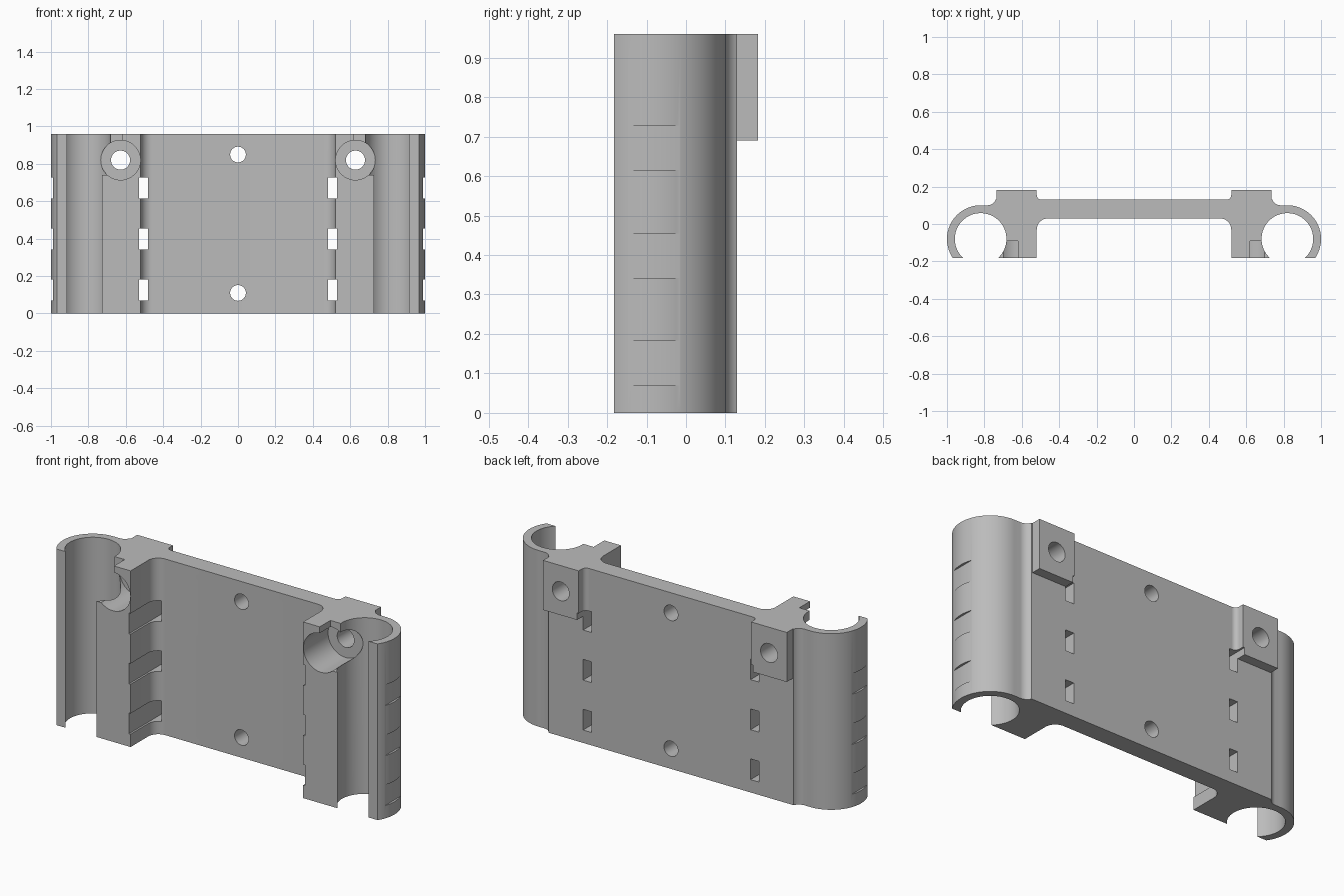
import bpy
import bmesh
from math import sin, cos, radians
from mathutils import Matrix

old = bpy.data.objects.get("Cube")
if old:
    bpy.data.objects.remove(old)

HEIGHT = 0.96
FRONT, BACK = -0.182, 0.182
TUBE_X, TUBE_Y = 0.82, -0.08

grey = bpy.data.materials.new("plain grey")
grey.use_nodes = True
colour = (0.5, 0.5, 0.5, 1)
grey.diffuse_color = colour
grey.node_tree.nodes["Principled BSDF"].inputs["Base Color"].default_value = colour


def arc(cx, cy, r, start, end, steps):
    angles = [radians(start + (end - start) * i / steps) for i in range(steps + 1)]
    return [(cx + r * cos(a), cy + r * sin(a)) for a in angles]


def add_object(name, bm):
    bmesh.ops.recalc_face_normals(bm, faces=bm.faces)
    mesh = bpy.data.meshes.new(name)
    bm.to_mesh(mesh)
    bm.free()
    mesh.materials.append(grey)
    ob = bpy.data.objects.new(name, mesh)
    bpy.context.collection.objects.link(ob)
    return ob


def prism(name, points, z0, z1):
    bm = bmesh.new()
    face = bm.faces.new([bm.verts.new((x, y, z0)) for x, y in points])
    top = bmesh.ops.extrude_face_region(bm, geom=[face])
    verts = [v for v in top["geom"] if isinstance(v, bmesh.types.BMVert)]
    bmesh.ops.translate(bm, verts=verts, vec=(0, 0, z1 - z0))
    return add_object(name, bm)


def box(name, x0, x1, y0, y1, z0, z1):
    return prism(name, [(x0, y0), (x1, y0), (x1, y1), (x0, y1)], z0, z1)


def bore(name, x, z, r, y0, y1):
    bm = bmesh.new()
    place = Matrix.Translation((x, (y0 + y1) / 2, z)) @ Matrix.Rotation(radians(90), 4, 'X')
    bmesh.ops.create_cone(bm, cap_ends=True, segments=48, radius1=r, radius2=r,
                          depth=y1 - y0, matrix=place)
    return add_object(name, bm)


def combine(target, tool, operation):
    mod = target.modifiers.new(tool.name, 'BOOLEAN')
    mod.object, mod.operation, mod.solver = tool, operation, 'EXACT'
    bpy.context.view_layer.objects.active = target
    bpy.ops.object.modifier_apply(modifier=mod.name)
    bpy.data.objects.remove(tool)


# Bracket cross-section: back corner, tube clip, column, plate fillet
half = arc(0.785, 0.15, 0.05, 204, 270, 10)
half += arc(TUBE_X, TUBE_Y, 0.18, 90, -34.5, 40)
half += arc(TUBE_X, TUBE_Y, 0.138, -47.6, 227.6, 64)
half += [(0.52, FRONT)]
half += arc(0.46, -0.03, 0.06, 0, 90, 10)
bracket = prism("bracket", half + [(-x, y) for x, y in reversed(half)], 0, HEIGHT)

for side in (1, -1):
    # Raised screw boss on the back
    boss = [(0.735, 0.11), (0.735, BACK), (0.52, BACK)]
    boss += arc(0.495, 0.155, 0.025, 0, -90, 8) + [(0.495, 0.11)]
    combine(bracket, prism("screw_boss", [(side * x, y) for x, y in boss], 0.69, HEIGHT), 'UNION')

    # Screw holes with wide counterbores and an open corner beside the tube
    combine(bracket, bore("counterbore", side * 0.628, 0.82, 0.106, -0.4, 0.03), 'DIFFERENCE')
    combine(bracket, bore("screw_hole", side * 0.628, 0.82, 0.051, -0.4, 0.4), 'DIFFERENCE')
    xs = sorted((side * 0.62, side * 0.78))
    combine(bracket, box("corner_notch", *xs, -0.4, -0.09, 0.74, 1.1), 'DIFFERENCE')

    # Strap slots through the plate and shallow grooves outside the clip
    for z in (0.07, 0.342, 0.615):
        xs = sorted((side * 0.48, side * 0.53))
        combine(bracket, box("strap_slot", *xs, -0.4, 0.4, z, z + 0.113), 'DIFFERENCE')
        xs = sorted((side * 0.988, side * 1.1))
        combine(bracket, box("strap_groove", *xs, -0.4, 0.4, z, z + 0.113), 'DIFFERENCE')

# Mounting holes on the centre line
for z in (0.11, 0.85):
    combine(bracket, bore("mounting_hole", 0, z, 0.042, -0.4, 0.4), 'DIFFERENCE')

bpy.ops.object.select_all(action='DESELECT')
bracket.select_set(True)
bpy.context.view_layer.objects.active = bracket
bpy.ops.object.shade_smooth_by_angle(angle=radians(30))
